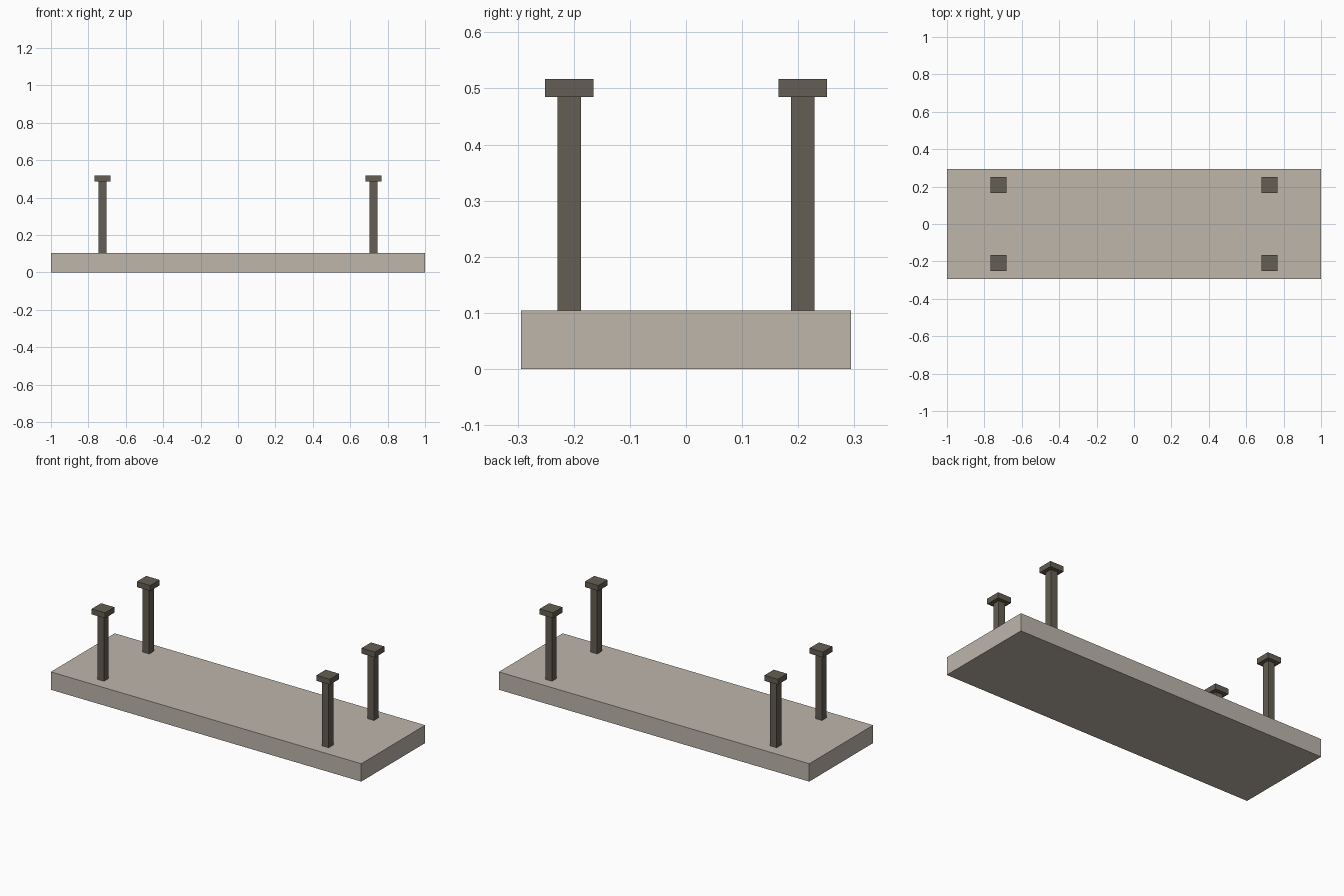
import bpy

cube = bpy.data.objects.get("Cube")
if cube:
    bpy.data.objects.remove(cube, do_unlink=True)


def material(name, color):
    mat = bpy.data.materials.new(name)
    mat.use_nodes = True
    mat.diffuse_color = color
    mat.node_tree.nodes["Principled BSDF"].inputs["Base Color"].default_value = color
    return mat


def box(name, x, y, z_low, z_high, width, depth, mat):
    bpy.ops.mesh.primitive_cube_add(size=1, location=(x, y, (z_low + z_high) / 2))
    obj = bpy.context.object
    obj.name = name
    obj.scale = (width, depth, z_high - z_low)
    bpy.ops.object.transform_apply(location=False, rotation=False, scale=True)
    obj.data.materials.append(mat)
    return obj


stone = material("pale_stone", (0.51, 0.465, 0.41, 1))
metal = material("dark_metal", (0.13, 0.114, 0.087, 1))

SLAB_TOP, POST_TOP, CAP_TOP = 0.104, 0.485, 0.517
POST_X, POST_Y = 0.724, 0.208

# Base slab
box("slab", 0, 0, 0, SLAB_TOP, 2, 0.588, stone)

# Four square posts, each with a wider flat cap
for x_side, x_name in ((-1, "right"), (1, "left")):
    for y_side, y_name in ((-1, "front"), (1, "back")):
        x, y = x_side * POST_X, y_side * POST_Y
        box(f"{y_name}_{x_name}_post", x, y, SLAB_TOP, POST_TOP, 0.042, 0.042, metal)
        box(f"{y_name}_{x_name}_cap", x, y, POST_TOP, CAP_TOP, 0.086, 0.086, metal)
